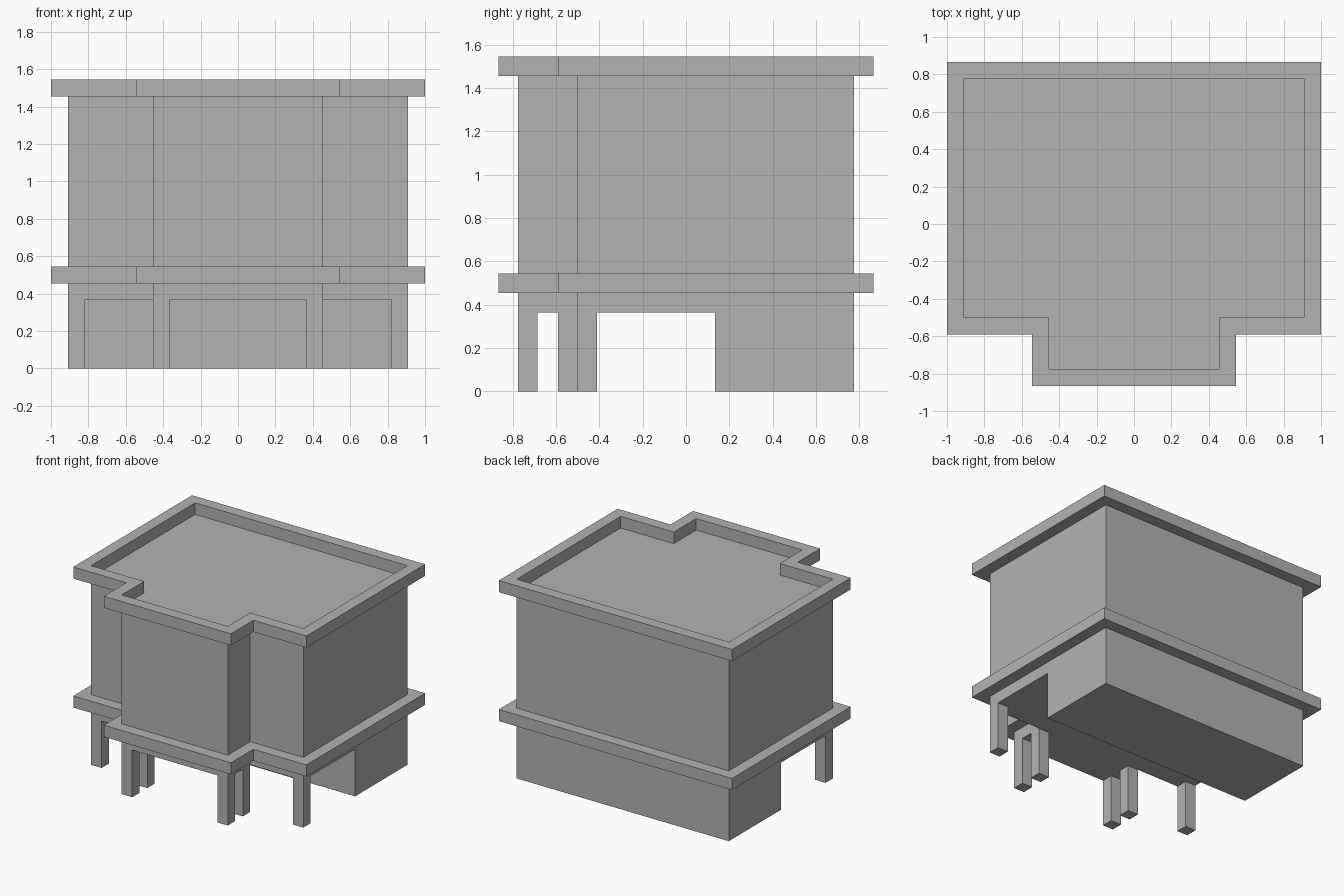
import bpy
import bmesh

cube = bpy.data.objects.get("Cube")
if cube:
    bpy.data.objects.remove(cube, do_unlink=True)

# One plain grey for the whole building
GREY = (0.45, 0.45, 0.45, 1.0)
grey = bpy.data.materials.new("plain grey")
grey.use_nodes = True
grey.diffuse_color = GREY
grey.node_tree.nodes["Principled BSDF"].inputs["Base Color"].default_value = GREY

# Main dimensions
SIDE, BACK, FRONT = 0.91, 0.775, -0.5
BAY_SIDE, BAY_FRONT = 0.455, -0.775
T = 0.09                      # post, ledge and parapet thickness
SOFFIT, FLOOR, ROOF = 0.365, 0.455, 1.455


def footprint(o):
    """T-shaped plan grown outwards by o, counter-clockwise."""
    right = [(BAY_SIDE + o, BAY_FRONT - o), (BAY_SIDE + o, FRONT - o),
             (SIDE + o, FRONT - o), (SIDE + o, BACK + o)]
    return right + [(-x, y) for x, y in reversed(right)]


def rectangle(x0, x1, y0, y1):
    return [(x0, y0), (x1, y0), (x1, y1), (x0, y1)]


def loft(name, sections, bottom=False, top=False):
    """Join (outline, height) sections from first to last, with optional caps."""
    bm = bmesh.new()
    loops = [[bm.verts.new((x, y, z)) for x, y in outline] for outline, z in sections]
    for a, b in zip(loops, loops[1:]):
        for i in range(len(a)):
            j = (i + 1) % len(a)
            bm.faces.new((a[i], a[j], b[j], b[i]))
    if bottom:
        bm.faces.new(loops[0][::-1])
    if top:
        bm.faces.new(loops[-1])
    mesh = bpy.data.meshes.new(name)
    bm.to_mesh(mesh)
    bm.free()
    mesh.materials.append(grey)
    obj = bpy.data.objects.new(name, mesh)
    bpy.context.collection.objects.link(obj)
    return obj


wall, rim = footprint(0), footprint(T)

# Beam over the open ground floor, with its soffit
loft("ground_floor_beam", [(wall, SOFFIT), (wall, FLOOR)], bottom=True)

# Projecting ledge between storeys
loft("floor_ledge", [(wall, FLOOR), (rim, FLOOR), (rim, FLOOR + T), (wall, FLOOR + T)])

# Upper storey walls
loft("upper_walls", [(wall, FLOOR + T), (wall, ROOF)])

# Overhanging parapet around a sunken flat roof
loft("roof_parapet", [(wall, ROOF), (rim, ROOF), (rim, ROOF + T),
                      (wall, ROOF + T), (wall, ROOF)], top=True)

# Closed rear part of the ground floor
rear = rectangle(-SIDE, SIDE, 0.135, BACK)
loft("rear_ground_floor", [(rear, 0), (rear, SOFFIT)], bottom=True)

# Posts: bay front, bay rear and outer corner on each side
posts = {"bay_front_post": (BAY_SIDE, BAY_FRONT),
         "bay_rear_post": (BAY_SIDE, FRONT - T),
         "corner_post": (SIDE, FRONT)}
for name, (x, y) in posts.items():
    for side, x0 in (("left", x - T), ("right", -x)):
        plan = rectangle(x0, x0 + T, y, y + T)
        loft(f"{side}_{name}", [(plan, 0), (plan, SOFFIT)], bottom=True)
